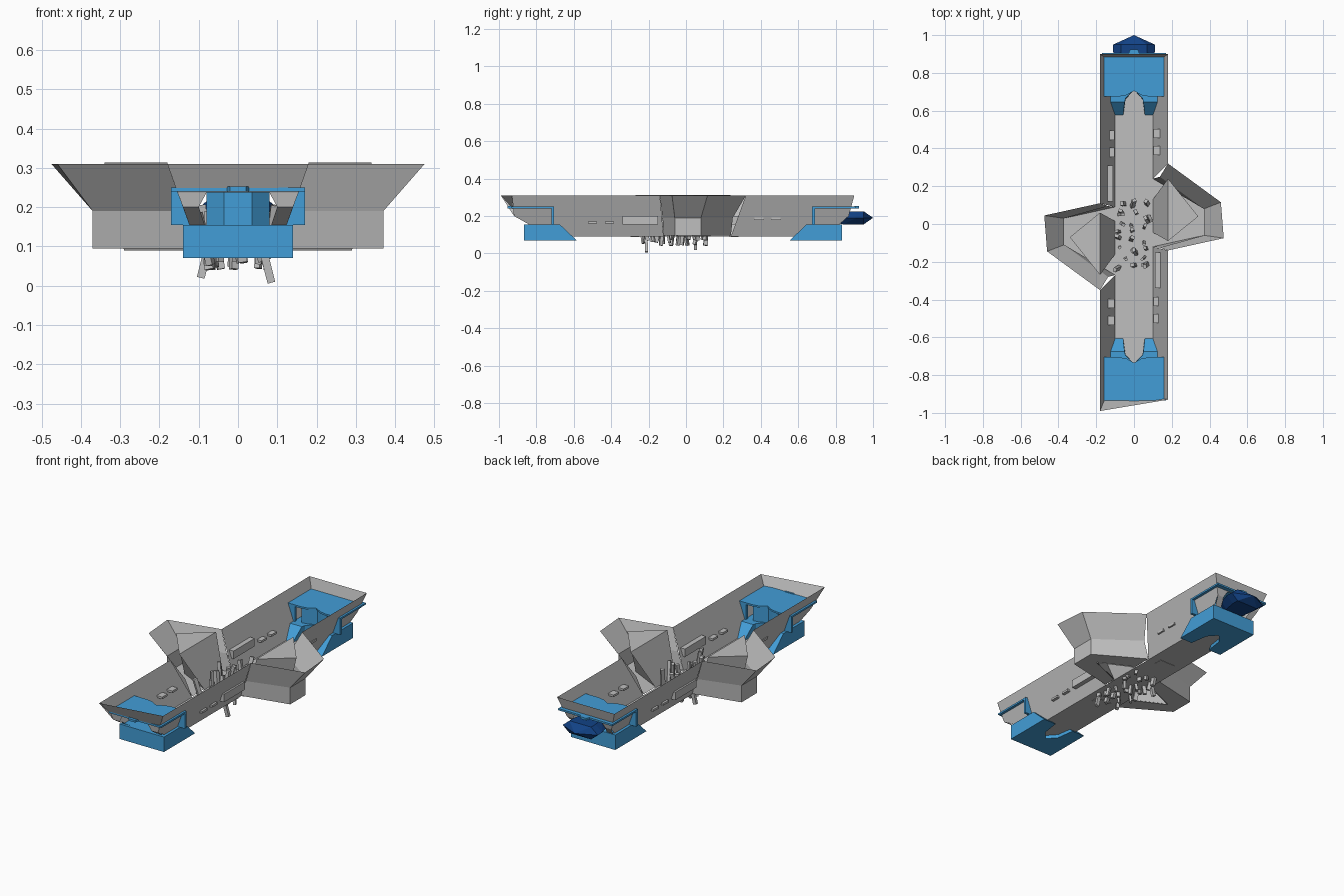
import bpy, bmesh, random
from mathutils import Vector, Matrix, Euler

if "Cube" in bpy.data.objects:
    bpy.data.objects.remove(bpy.data.objects["Cube"], do_unlink=True)


def material(name, rgb):
    m = bpy.data.materials.new(name)
    m.use_nodes = True
    m.diffuse_color = (*rgb, 1)
    m.node_tree.nodes["Principled BSDF"].inputs["Base Color"].default_value = (*rgb, 1)
    return m


GRAY = material("stone gray", (0.52, 0.52, 0.52))
BLUE = material("base blue", (0.055, 0.34, 0.68))
NAVY = material("navy", (0.006, 0.055, 0.24))
MID = -0.015  # the layout turns half a circle about this y


def finish(name, bm, mat):
    me = bpy.data.meshes.new(name)
    bm.to_mesh(me)
    bm.free()
    me.materials.append(mat)
    ob = bpy.data.objects.new(name, me)
    bpy.context.collection.objects.link(ob)
    return ob


def sheets(name, faces, mat=GRAY):
    """Open surface from a few polygons."""
    bm = bmesh.new()
    for f in faces:
        bm.faces.new([bm.verts.new(p) for p in f])
    bmesh.ops.remove_doubles(bm, verts=bm.verts, dist=0.0005)
    return finish(name, bm, mat)


def loft(name, low, high, z0, z1, mat, caps=True):
    """Solid between a lower and an upper outline."""
    bm = bmesh.new()
    a = [bm.verts.new((x, y, z0)) for x, y in low]
    b = [bm.verts.new((x, y, z1)) for x, y in high]
    n = len(a)
    for i in range(n):
        j = (i + 1) % n
        bm.faces.new((a[i], a[j], b[j], b[i]))
    if caps:
        bm.faces.new(a[::-1])
    bm.faces.new(b)
    bmesh.ops.recalc_face_normals(bm, faces=bm.faces)
    return finish(name, bm, mat)


def box(name, x, y, z, mat=GRAY):
    pts = [(x[0], y[0]), (x[1], y[0]), (x[1], y[1]), (x[0], y[1])]
    return loft(name, pts, pts, z[0], z[1], mat)


def turn(p, s):
    """Right side point, or its half-turn partner when s is -1."""
    return (p[0], p[1], *p[2:]) if s > 0 else (-p[0], 2 * MID - p[1], *p[2:])


def mirrored(half):
    return half + [(-x, y) for x, y in reversed(half) if x > 0]


# Canyon floor
sheets("canyon_floor", [[(-.1, -.75, .09), (.1, -.75, .09), (.1, .72, .09), (-.1, .72, .09)]])

# Side passages: outlines at floor, ledge and rim height
FLOOR = [(.10, .24), (.37, .08), (.37, -.06), (.10, -.12)]
LEDGE = [(.137, .25), (.37, .08), (.37, -.06), (.137, -.125)]
RIM = [(.18, .32), (.46, .115), (.475, -.075), (.18, -.14)]
for s, side in ((1, "left"), (-1, "right")):
    rings = [[turn((x, y, z), s) for x, y in ring]
             for ring, z in ((FLOOR, .095), (LEDGE, .19), (RIM, .31))]
    faces = [[lo[i], lo[i + 1], hi[i + 1], hi[i]]
             for lo, hi in zip(rings, rings[1:]) for i in range(3)]
    sheets(side + "_passage_walls", faces)
    # The floor runs round a hollow triangular rock
    rock_low = [(.10, .13), (.29, .035), (.10, -.045)]
    inner = [turn((x, y, .095), s) for x, y in rock_low]
    f = rings[0]
    sheets(side + "_passage_floor", [[f[0], f[1], inner[1], inner[0]],
                                     [f[1], f[2], inner[1]],
                                     [f[2], f[3], inner[2], inner[1]]])
    rock_high = [(.18, .24), (.34, .04), (.18, -.09)]
    loft(side + "_rock", [turn(p, s) for p in rock_low],
         [turn(p, s) for p in rock_high], .09, .313, GRAY, caps=False)

    # Sloping canyon walls on both sides of the passage mouth
    front, back = (-.99, .9) if s < 0 else (-.93, .9)
    ends = [(front, -.84), (back, .82)] if s > 0 else [(back, .82), (front, -.84)]
    walls = []
    for (top, low), rim, foot in zip(ends, (-.14, .32), (-.12, .24)):
        rim, foot = turn((.18, rim), s)[1], turn((.1, foot), s)[1]
        end_mid = -.92 if top < 0 else .87
        walls.append([(s * .1, low, .09), (s * .1, foot, .09), (s * .18, rim, .31),
                      (s * .18, top, .31), (s * .14, end_mid, .2), (s * .124, low, .155)])
    sheets(side + "_canyon_wall", walls)

    # Shelves let into the wall
    for y, z in ((-.5, .165), (-.41, .165), (.39, .185), (.48, .185)):
        cx, cy = turn((.122, y), s)
        box(side + "_shelf", (cx - .02, cx + .02), (cy - .024, cy + .024), (z - .006, z + .006))
    ya, yb = sorted((turn((0, -.34), s)[1], turn((0, -.15), s)[1]))
    box(side + "_long_ledge", sorted((s * .112, s * .15)), (ya, yb), (.155, .2))

# End walls, open at the bottom as gateways
for name, left, right, hang, mid, low in (("front", -.99, -.93, -.925, -.92, -.85),
                                          ("back", .9, .9, .88, .87, .83)):
    parts = [[(-.18, left, .31), (.18, right, .31), (.154, hang, .237), (-.154, hang, .237)]]
    for s in (1, -1):
        parts.append([(s * .154, hang, .237), (s * .08, hang, .237), (s * .1, mid, .2),
                      (s * .14, mid, .2)])
        parts.append([(s * .14, mid, .2), (s * .1, mid, .2), (s * .085, low, .155),
                      (s * .124, low, .155)])
    sheets(name + "_end_wall", parts)

# Two matching bases
for s, end in ((1, "back"), (-1, "front")):
    def plan(half):
        return [turn(p, s) for p in mirrored(half)]

    # Foundation with two ramps round a notch
    low = [(0, .71), (.045, .66), (.06, .555), (.14, .555), (.14, .835)]
    high = [(0, .71), (.045, .665), (.05, .645), (.14, .645), (.14, .835)]
    loft(end + "_base_foundation", plan(low), plan(high), .07, .155, BLUE)
    roof = [(0, .705), (.04, .682), (.08, .675), (.17, .675), (.17, .905)]
    loft(end + "_base_roof", plan(roof), plan(roof), .24, .25, BLUE)
    pillar = [(0, .712), (.04, .69), (.08, .684), (.08, .71), (.035, .75)]
    loft(end + "_base_pillar", plan(pillar), plan(pillar), .155, .24, BLUE)
    tab = [(.02, .925), (.03, .9)]
    loft(end + "_roof_tab", plan(tab), plan(tab), .24, .252, BLUE)
    for side in (1, -1):
        x = sorted((side * .115, side * .17))
        y = sorted((turn((0, .675), s)[1], turn((0, .69), s)[1]))
        box(end + "_base_side_wall", x, y, (.155, .24), BLUE)

# Pointed craft docked behind the back base
bm = bmesh.new()
for y, w in ((.8, .06), (.84, .09), (.91, .11), (.95, .11)):
    for k in (1, -1):
        bm.verts.new((k * w, y, .19))
        for z in (.155, .225):
            bm.verts.new((k * w * .62, y, z if y > .82 else .19 + (z - .19) * .7))
bm.verts.new((0, 1.0, .19))
bmesh.ops.convex_hull(bm, input=bm.verts)
finish("docked_craft", bm, NAVY)

# Floor pads
for y in (.257, -.272):
    box("floor_pad", (-.048, .048), (y - .024, y + .024), (.088, .095))

# Leaning rubble posts driven through the floor
random.seed(4)
bm = bmesh.new()


def post(base, tilt, length, width):
    m = (Matrix.Translation(base) @ Euler(tilt).to_matrix().to_4x4()
         @ Matrix.Translation((0, 0, length / 2))
         @ Matrix.Diagonal((width, width * .8, length, 1)))
    bmesh.ops.create_cube(bm, size=1, matrix=m)


for row in range(8):
    for col in range(3):
        x = (col - 1) * .06 + random.uniform(-.018, .018)
        y = -.215 + row * .045 + random.uniform(-.012, .012)
        post(Vector((x, y, random.uniform(.04, .075))),
             (random.uniform(-.25, .25), random.uniform(-.25, .25), random.uniform(0, 3)),
             random.uniform(.09, .14), random.uniform(.015, .023))
post(Vector((.085, -.21, .008)), (.05, -.25, 0), .15, .02)
post(Vector((-.095, .05, .02)), (0, .25, 0), .14, .02)
finish("rubble_posts", bm, GRAY)
